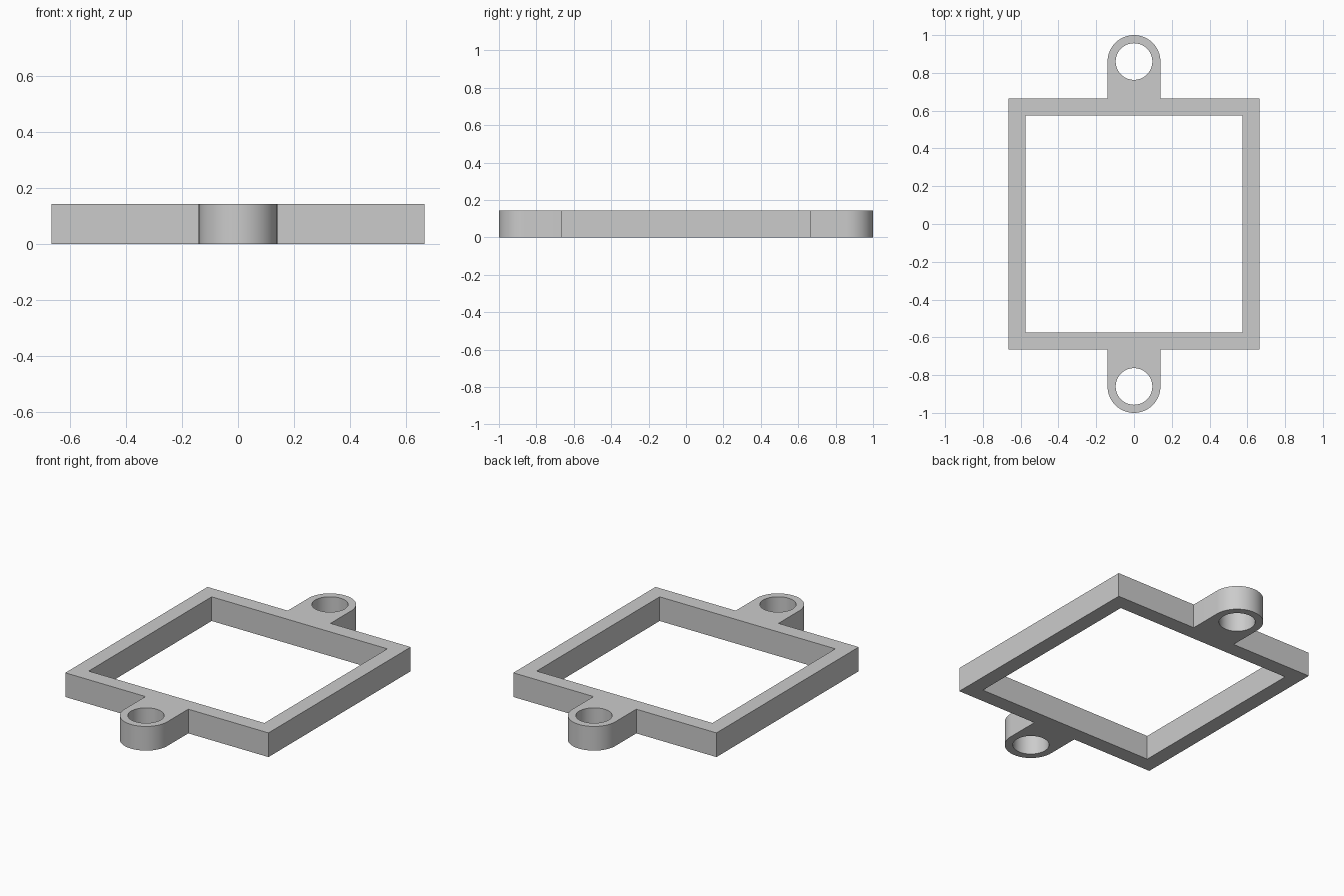
import bpy
import bmesh
from math import pi, cos, sin, radians

if "Cube" in bpy.data.objects:
    bpy.data.objects.remove(bpy.data.objects["Cube"], do_unlink=True)

OUTER, INNER = 0.665, 0.575      # half widths of the square frame
HEIGHT = 0.143
LUG_Y, LUG_R, HOLE_R = 0.86, 0.14, 0.097


def arc(cy, radius, start, end, steps):
    """Points on an arc centred on x = 0."""
    angles = [start + (end - start) * i / steps for i in range(steps + 1)]
    return [(radius * cos(a), cy + radius * sin(a)) for a in angles]


def prism(name, points, bottom, top):
    """Extrude a closed profile from one height to another."""
    bm = bmesh.new()
    face = bm.faces.new([bm.verts.new((x, y, bottom)) for x, y in points])
    result = bmesh.ops.extrude_face_region(bm, geom=[face], use_keep_orig=True)
    raised = [g for g in result["geom"] if isinstance(g, bmesh.types.BMVert)]
    bmesh.ops.translate(bm, verts=raised, vec=(0, 0, top - bottom))
    bmesh.ops.recalc_face_normals(bm, faces=bm.faces[:])
    mesh = bpy.data.meshes.new(name)
    bm.to_mesh(mesh)
    bm.free()
    obj = bpy.data.objects.new(name, mesh)
    bpy.context.collection.objects.link(obj)
    return obj


# Body: the front half outline with its rounded lug, repeated by a half turn
half = [(-OUTER, -OUTER), (-LUG_R, -OUTER)]
half += arc(-LUG_Y, LUG_R, pi, 2 * pi, 32)
half += [(LUG_R, -OUTER), (OUTER, -OUTER)]
# The far corners come from the turned half, so each corner is listed once
outline = half + [(-x, -y) for x, y in half]
frame = prism("mounting_frame", outline, 0, HEIGHT)

# Plain grey material
grey = bpy.data.materials.new("light_grey")
grey.use_nodes = True
colour = (0.6, 0.6, 0.6, 1)
grey.diffuse_color = colour
grey.node_tree.nodes["Principled BSDF"].inputs["Base Color"].default_value = colour
frame.data.materials.append(grey)

# Cutters for the square window and the two screw holes
window = [(-INNER, -INNER), (INNER, -INNER), (INNER, INNER), (-INNER, INNER)]
cutters = [prism("window_cutter", window, -HEIGHT, 2 * HEIGHT)]
for name, side in (("front_hole_cutter", -1), ("back_hole_cutter", 1)):
    circle = arc(side * LUG_Y, HOLE_R, 0, 2 * pi, 64)[:-1]
    cutters.append(prism(name, circle, -HEIGHT, 2 * HEIGHT))

bpy.ops.object.select_all(action="DESELECT")
frame.select_set(True)
bpy.context.view_layer.objects.active = frame
for cutter in cutters:
    cutter.data.materials.append(grey)
    cutter.hide_render = True
    cut = frame.modifiers.new(cutter.name, "BOOLEAN")
    cut.operation = "DIFFERENCE"
    cut.solver = "EXACT"
    cut.object = cutter
    bpy.ops.object.modifier_apply(modifier=cut.name)
    bpy.data.objects.remove(cutter, do_unlink=True)

# Smooth lug and hole walls, sharp edges elsewhere
bpy.ops.object.shade_smooth_by_angle(angle=radians(30))
